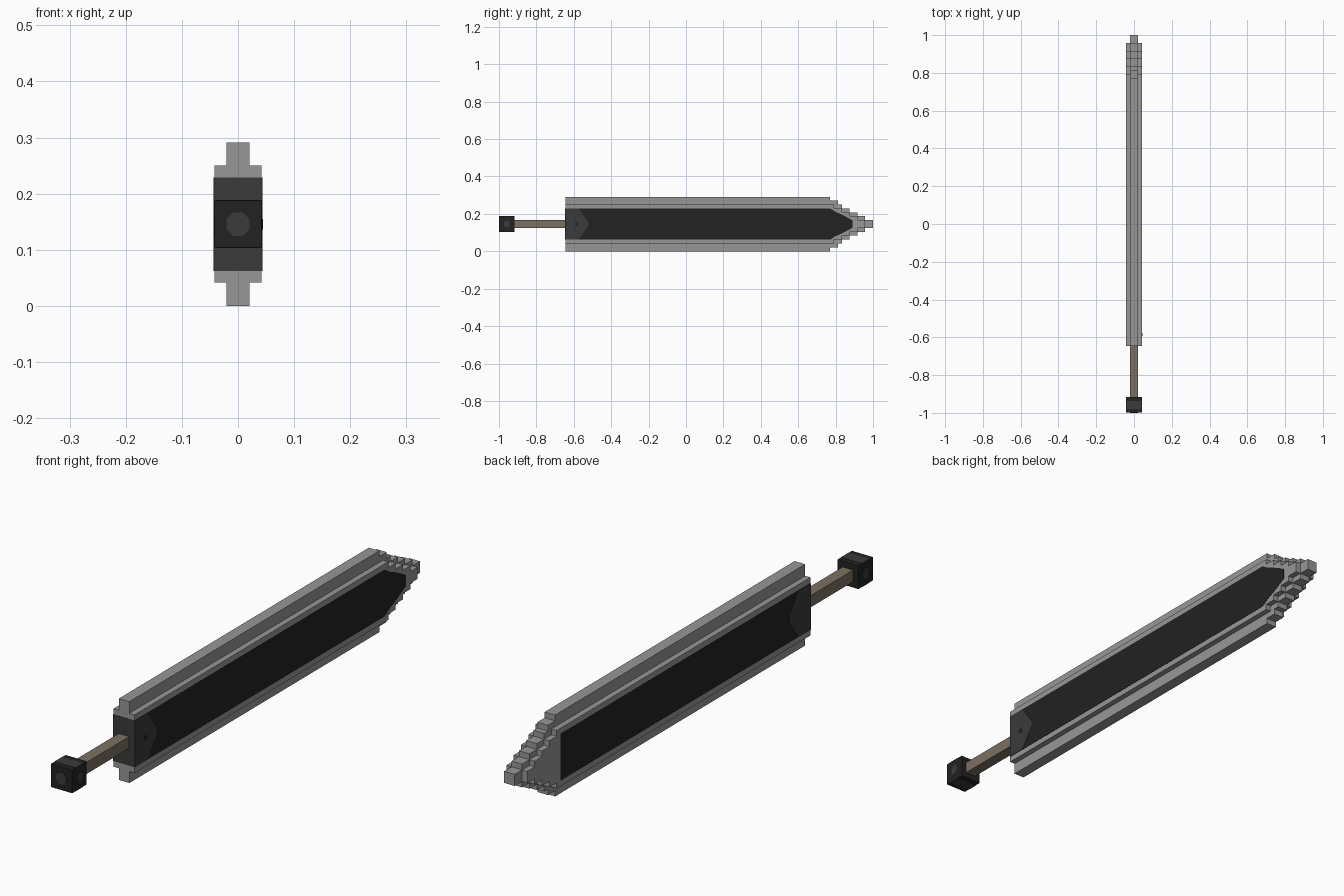
import bpy, bmesh, math
from mathutils import Vector

cube = bpy.data.objects.get("Cube")
if cube:
    bpy.data.objects.remove(cube, do_unlink=True)


def make_mat(name, rgb):
    m = bpy.data.materials.new(name)
    col = (*rgb, 1.0)
    m.diffuse_color = col
    m.use_nodes = True
    bsdf = next(n for n in m.node_tree.nodes if n.type == 'BSDF_PRINCIPLED')
    bsdf.inputs["Base Color"].default_value = col
    return m


STEEL = make_mat("steel grey", (0.31, 0.31, 0.31))
BLACK = make_mat("near black", (0.016, 0.016, 0.016))
IRON = make_mat("dark iron", (0.043, 0.043, 0.043))
WOOD = make_mat("brown wood", (0.20, 0.16, 0.125))

U = 1 / 48          # half of one block
MID = 7 * U         # height of the long axis
HILT = -0.645       # where the blade starts
SKIN = 0.001        # thickness of painted plates


def prism(name, pts, lo, hi, mat, axis='X'):
    """Extrude a 2D outline along an axis; the outline is centred on MID in z.
    X: points are (y, z), Y: points are (x, z), Z: points are (x, y)."""
    place = {'X': lambda a, b, t: (t, a, MID + b),
             'Y': lambda a, b, t: (a, t, MID + b),
             'Z': lambda a, b, t: (a, b, MID + t)}[axis]
    bm = bmesh.new()
    face = bm.faces.new([bm.verts.new(place(a, b, lo)) for a, b in pts])
    ext = bmesh.ops.extrude_face_region(bm, geom=[face])
    move = Vector(place(0, 0, hi)) - Vector(place(0, 0, lo))
    bmesh.ops.translate(bm, vec=move,
                        verts=[v for v in ext["geom"] if isinstance(v, bmesh.types.BMVert)])
    bmesh.ops.recalc_face_normals(bm, faces=bm.faces)
    me = bpy.data.meshes.new(name)
    bm.to_mesh(me)
    bm.free()
    me.materials.append(mat)
    ob = bpy.data.objects.new(name, me)
    bpy.context.collection.objects.link(ob)
    return ob


def rect(a0, a1, b):
    return [(a0, -b), (a1, -b), (a1, b), (a0, b)]


def mirrored(upper):
    """Close an outline by mirroring its upper half in z."""
    return upper + [(y, -z) for y, z in reversed(upper)]


def stairs(ends, start_half):
    """Outline that drops by one unit of half height at each listed y."""
    upper, half = [(HILT, start_half)], start_half
    for y in ends:
        upper += [(y, half), (y, half - U)]
        half -= U
    return mirrored(upper[:-1])


# Blade: a tall thin core and a lower, wider body, both stepped at the tip
prism("blade_core", stairs([37*U, 39*U, 40*U, 42*U, 44*U, 46*U, 48*U], 7*U), -U, U, STEEL)
prism("blade_body", stairs([38*U, 40*U, 42*U, 44*U, 46*U], 5*U), -2*U, 2*U, STEEL)

# Dark inlays: tapered on the left face, blunt on the right face
tapered = mirrored([(HILT, 4*U), (37*U, 4*U), (0.80, 0.065), (0.83, 0.052),
                    (0.865, 0.034), (0.89, 0.02)])
prism("inlay_left", tapered, 2*U, 2*U + SKIN, BLACK)
prism("inlay_right", rect(HILT, 37*U, 4*U), -2*U - SKIN, -2*U, BLACK)

# Iron collar: front plate and a pointed cheek on each face
prism("collar_front", rect(-2*U, 2*U, 4*U), HILT - SKIN, HILT, IRON, 'Y')
cheek = mirrored([(HILT, 4*U), (-0.575, 4*U), (-0.54, 0.035), (-0.523, 0.012)])
for side, s in (("left", 1), ("right", -1)):
    x0, x1 = sorted((s * (2*U + SKIN), s * (2*U + 2*SKIN)))
    prism("collar_cheek_" + side, cheek, x0, x1, IRON)

# Rivet
octagon = [(math.cos(math.radians(22.5 + 45*i)), math.sin(math.radians(22.5 + 45*i)))
           for i in range(8)]
prism("collar_rivet", [(-0.585 + 0.01*a, 0.01*b) for a, b in octagon],
      2*U + 2*SKIN, 2*U + 3*SKIN, BLACK)

# Grip
prism("grip", rect(-44*U, HILT, U), -U, U, WOOD)

# Pommel block with iron bands above and below, and studs on front and sides
prism("pommel", rect(-1 + SKIN, -44*U, 2*U), -2*U, 2*U, BLACK)
band = [(-2*U, -0.98), (2*U, -0.98), (2*U, -0.937), (-2*U, -0.937)]
prism("pommel_band_top", band, 2*U, 2*U + SKIN, IRON, 'Z')
prism("pommel_band_bottom", band, -2*U - SKIN, -2*U, IRON, 'Z')
prism("pommel_stud_front", [(0.0225*a, 0.0225*b) for a, b in octagon],
      -1, -1 + SKIN, IRON, 'Y')
stud = [(-0.958 + 0.017*a, 0.02*b) for a, b in octagon]
prism("pommel_stud_left", stud, 2*U, 2*U + SKIN, IRON)
prism("pommel_stud_right", stud, -2*U - SKIN, -2*U, IRON)
